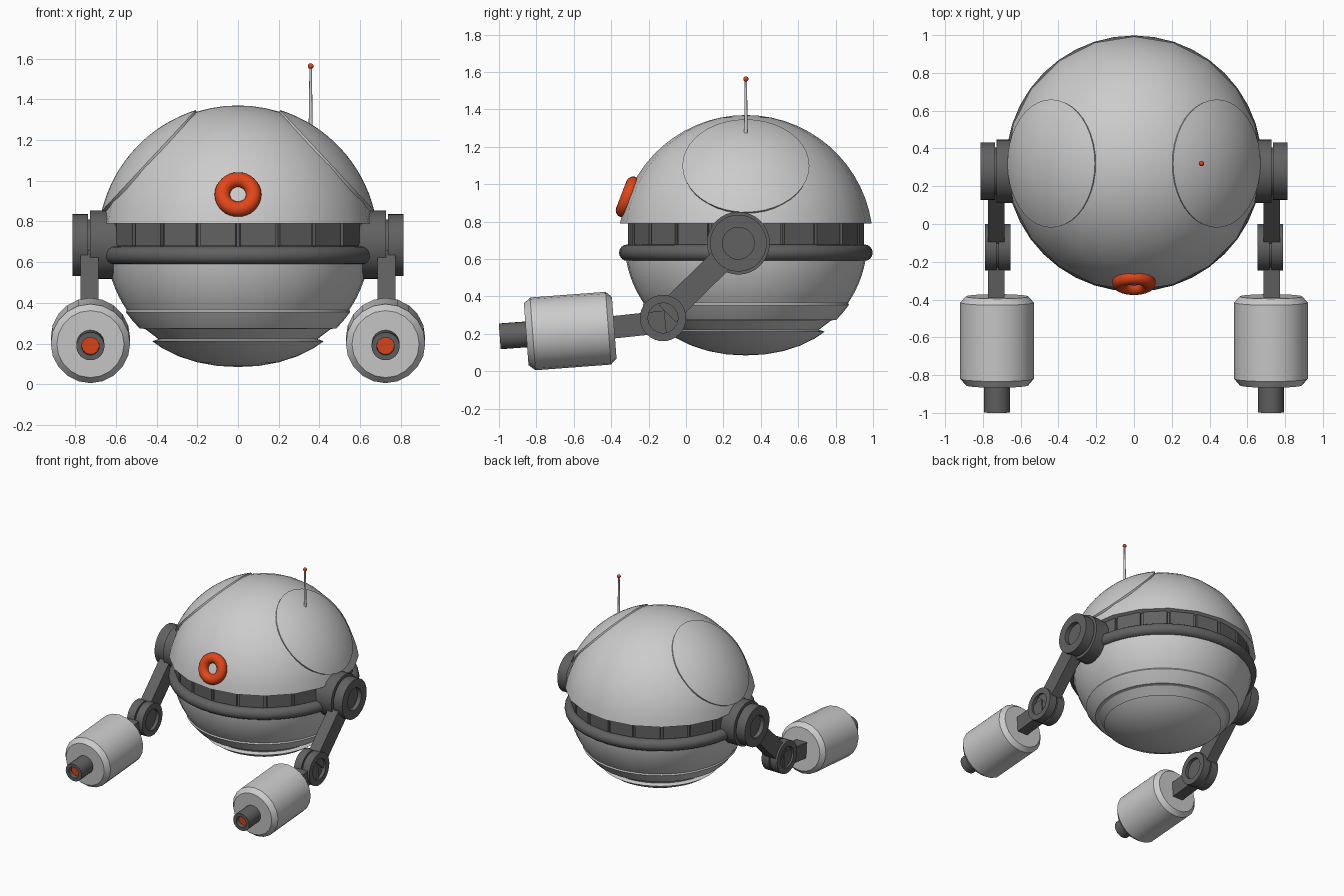
import bpy, bmesh
from math import sin, cos, pi, radians, sqrt
from mathutils import Matrix, Vector

if "Cube" in bpy.data.objects:
    bpy.data.objects.remove(bpy.data.objects["Cube"])


def material(name, rgb):
    m = bpy.data.materials.new(name)
    m.diffuse_color = (*rgb, 1)
    m.use_nodes = True
    m.node_tree.nodes["Principled BSDF"].inputs["Base Color"].default_value = m.diffuse_color
    return m


RED = material("red", (0.75, 0.06, 0.01))
DARK = material("dark_grey", (0.12, 0.12, 0.12))


def finish(name, bm, mat=None, angle=30):
    bmesh.ops.recalc_face_normals(bm, faces=bm.faces)
    me = bpy.data.meshes.new(name)
    bm.to_mesh(me)
    bm.free()
    ob = bpy.data.objects.new(name, me)
    bpy.context.collection.objects.link(ob)
    if mat:
        me.materials.append(mat)
    me.shade_smooth()
    me.set_sharp_from_angle(angle=radians(angle))
    return ob


def lathe(name, profile, n, origin=(0, 0, 0), axis=(0, 0, 1), mat=None, closed=False, angle=30):
    """Revolve (radius, height) points about an axis through origin."""
    bm = bmesh.new()
    mtx = Matrix.Translation(origin) @ Vector((0, 0, 1)).rotation_difference(Vector(axis)).to_matrix().to_4x4()
    rings = []
    for r, h in profile:
        if r < 1e-5:
            rings.append([bm.verts.new(mtx @ Vector((0, 0, h)))] * n)
        else:
            rings.append([bm.verts.new(mtx @ Vector((r * cos(2 * pi * i / n), r * sin(2 * pi * i / n), h)))
                          for i in range(n)])
    pairs = list(zip(rings, rings[1:])) + ([(rings[-1], rings[0])] if closed else [])
    for a, b in pairs:
        for i in range(n):
            j = (i + 1) % n
            vs = list(dict.fromkeys((a[i], a[j], b[j], b[i])))
            if len(vs) > 2:
                bm.faces.new(vs)
    return finish(name, bm, mat, angle)


def circle(major, minor, h=0, n=16):
    return [(major + minor * cos(2 * pi * k / n), h + minor * sin(2 * pi * k / n)) for k in range(n)]


def bar(name, p, q, wx, wz, mat):
    """Rectangular bar between two points in a plane of constant x."""
    p, q = Vector(p), Vector(q)
    d = q - p
    rot = Matrix((Vector((1, 0, 0)), d.normalized(), Vector((1, 0, 0)).cross(d.normalized()))).transposed()
    bm = bmesh.new()
    bmesh.ops.create_cube(bm, size=1, matrix=Matrix.Translation((p + q) / 2) @ rot.to_4x4()
                          @ Matrix.Diagonal((wx, d.length, wz, 1)))
    return finish(name, bm, mat)


C = Vector((0, 0.32, 0.69))   # body centre
R = 0.68

# Upper dome, 20 sided
t0 = math_start = 0.148
dome = [(R * cos(t0 + (pi / 2 - t0) * k / 14), R * sin(t0 + (pi / 2 - t0) * k / 14)) for k in range(14)]
lathe("upper_dome", [(0.58, 0.10)] + dome + [(0, R)], 20, C)

# Recessed waist band with raised panels
lathe("waist_band", [(0, -0.06), (0.612, -0.06), (0.612, 0.105), (0, 0.105)], 40, C, mat=DARK)
bm = bmesh.new()
for i in range(20):
    bmesh.ops.create_cube(bm, size=1, matrix=Matrix.Translation(C + Vector((0, 0, 0.045)))
                          @ Matrix.Rotation((i + 0.5) * pi / 10, 4, 'Z')
                          @ Matrix.Translation((0.60, 0, 0)) @ Matrix.Diagonal((0.05, 0.175, 0.112, 1)))
finish("waist_panels", bm, DARK)
lathe("waist_ring", circle(0.634, 0.044, -0.056), 40, C, mat=DARK, closed=True)


# Lower bowl with stepped bands
def bowl(z, grow=0.0):
    return (0.648 * sqrt(max(0, 1 - ((z - 0.69) / 0.605) ** 2)) + grow, z)


lower = [(0, 0.64)] + [bowl(z) for z in (0.64, 0.59, 0.55, 0.51, 0.47, 0.43, 0.40, 0.365)]
lower += [bowl(0.355, 0.012), bowl(0.31, 0.012), bowl(0.275, 0.012), bowl(0.272, -0.012),
          bowl(0.222, -0.02), (0.422, 0.212), (0.37, 0.176), (0.29, 0.137), (0.20, 0.108), (0.10, 0.09), (0, 0.085)]
lathe("lower_bowl", lower, 40, (0, 0.32, 0))

# Eye ring
e = radians(21)
n = Vector((0, -cos(e), sin(e)))
lathe("eye_ring", circle(0.077, 0.038), 32, C + n * 0.675, n, RED, closed=True)

# Antenna
lathe("antenna_rod", [(0, 1.26), (0.010, 1.26), (0.006, 1.56), (0, 1.56)], 12, (0.357, 0.32, 0))
lathe("antenna_tip", [(0.014 * sin(pi * k / 8), -0.014 * cos(pi * k / 8)) for k in range(9)], 16,
      (0.357, 0.32, 1.563), mat=RED)

tilt = Vector((0, -1, -0.075)).normalized()
for s, side in ((1, "right"), (-1, "left")):
    # Raised side pad on the dome
    a = radians(43)
    h, r = radians(29.5), 0.689
    cap = [(r * sin(h * k / 8), r * cos(h * k / 8)) for k in range(9)]
    lathe(side + "_dome_pad", cap + [(r * sin(h) * 0.96, r * cos(h) - 0.04)], 40, C, (s * cos(a), 0, sin(a)))

    # Shoulder and elbow joints
    lathe(side + "_shoulder", [(0, 0.58), (0.168, 0.58), (0.168, 0.728), (0.125, 0.728), (0.125, 0.736),
                               (0.152, 0.736), (0.152, 0.812), (0.085, 0.812), (0.085, 0.78), (0, 0.78)],
          32, (0, 0.28, 0.685), (s, 0, 0), DARK)
    lathe(side + "_elbow", [(0, 0.68), (0.08, 0.68), (0.08, 0.655), (0.124, 0.655), (0.124, 0.717),
                            (0.112, 0.717), (0.112, 0.728), (0.124, 0.728), (0.124, 0.79), (0.08, 0.79),
                            (0.08, 0.765), (0, 0.765)], 32, (0, -0.123, 0.285), (s, 0, 0), DARK)
    # Arm links
    x = s * 0.73
    bar(side + "_upper_arm", (x, 0.28, 0.685), (x, -0.10, 0.308), 0.088, 0.13, DARK)
    bar(side + "_forearm", (x, -0.11, 0.265), (x, -0.42, 0.232), 0.088, 0.12, DARK)

    # Barrel and hollow nozzle with red core
    o = (s * 0.725, -0.62, 0.215)
    lathe(side + "_barrel", [(0, -0.237), (0.165, -0.237), (0.195, -0.205), (0.195, 0.2), (0.165, 0.235),
                             (0, 0.235)], 20, o, tilt, angle=25)
    lathe(side + "_nozzle", [(0, 0.2), (0.069, 0.2), (0.069, 0.377), (0.043, 0.377), (0.043, 0.33), (0, 0.33)],
          24, o, tilt, DARK)
    lathe(side + "_nozzle_core", [(0, 0.32), (0.042, 0.32), (0.042, 0.345), (0, 0.345)], 24, o, tilt, RED)
